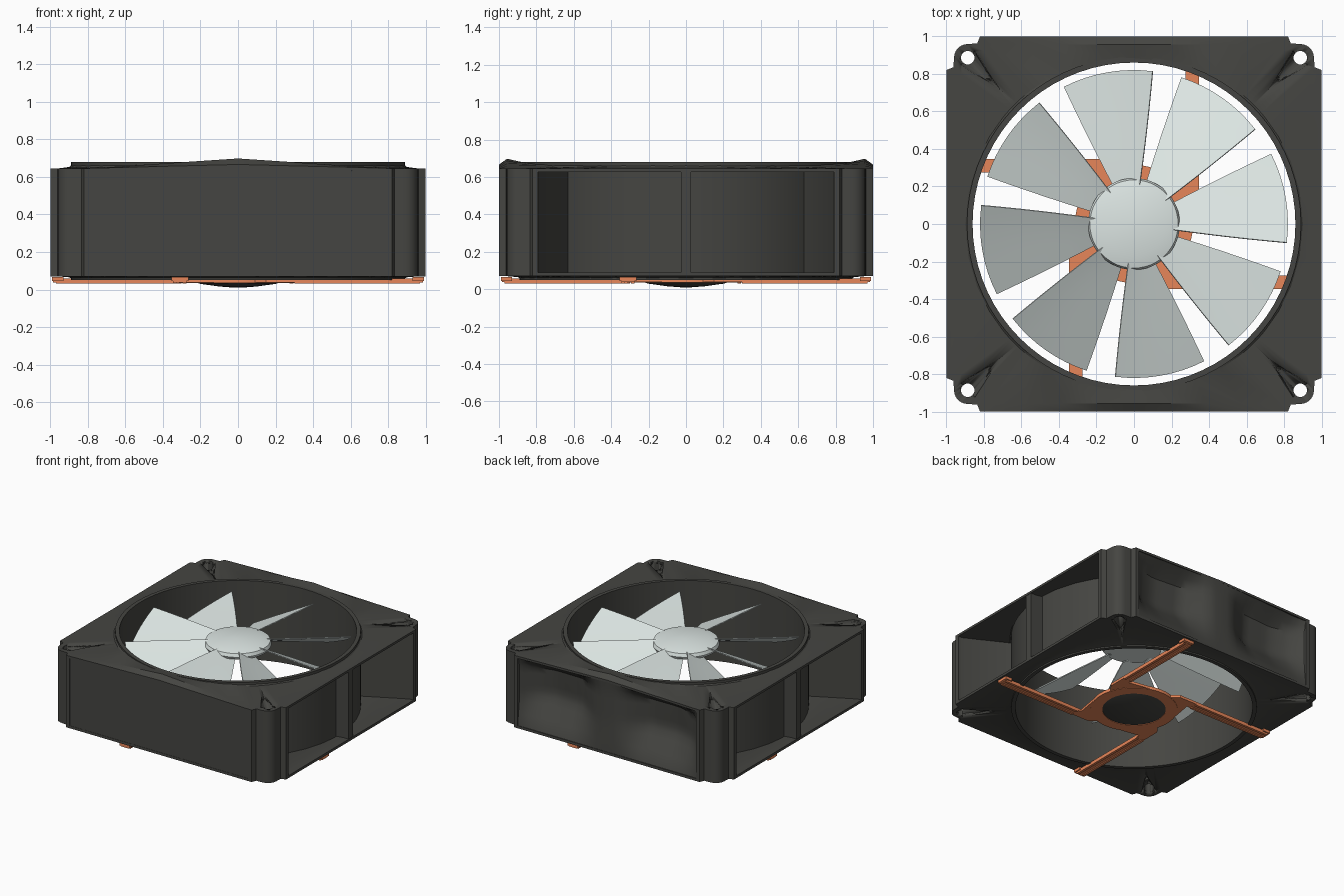
import bpy, bmesh
from math import sin, cos, pi, radians, hypot
from mathutils import Matrix, Vector

if "Cube" in bpy.data.objects:
    bpy.data.objects.remove(bpy.data.objects["Cube"])


def material(name, color):
    m = bpy.data.materials.new(name)
    m.diffuse_color = (*color, 1)
    m.use_nodes = True
    m.node_tree.nodes["Principled BSDF"].inputs["Base Color"].default_value = m.diffuse_color
    return m


DARK = material("charcoal_plastic", (0.06, 0.06, 0.054))
PALE = material("pale_blade", (0.72, 0.79, 0.77))
ORANGE = material("orange_plastic", (0.8, 0.24, 0.1))


def finish(name, bm, mat, smooth=30, thick=0):
    bmesh.ops.recalc_face_normals(bm, faces=bm.faces)
    me = bpy.data.meshes.new(name)
    bm.to_mesh(me)
    bm.free()
    ob = bpy.data.objects.new(name, me)
    bpy.context.collection.objects.link(ob)
    if mat:
        me.materials.append(mat)
    bpy.ops.object.select_all(action='DESELECT')
    ob.select_set(True)
    bpy.context.view_layer.objects.active = ob
    if thick:
        m = ob.modifiers.new("thickness", 'SOLIDIFY')
        m.thickness, m.offset = thick, 0
        bpy.ops.object.modifier_apply(modifier=m.name)
    bpy.ops.object.shade_smooth_by_angle(angle=radians(smooth))
    return ob


def bridge(bm, rings, wrap=False):
    """Join equal-length closed rings of points with quads."""
    rows = [[bm.verts.new(p) for p in r] for r in rings]
    n = len(rows[0])
    pairs = list(zip(rows, rows[1:])) + ([(rows[-1], rows[0])] if wrap else [])
    for a, b in pairs:
        for i in range(n):
            j = (i + 1) % n
            bm.faces.new((a[i], a[j], b[j], b[i]))
    return rows


def lathe(name, profile, mat, n=64, closed=True):
    bm = bmesh.new()
    rings = [[(r * cos(2 * pi * i / n), r * sin(2 * pi * i / n), z) for i in range(n)]
             for r, z in profile]
    rows = bridge(bm, rings, closed)
    if not closed:
        bm.faces.new(rows[0])
        bm.faces.new(rows[-1])
    return finish(name, bm, mat)


def prism(bm, pts, z0, z1):
    rows = bridge(bm, [[(x, y, z) for x, y in pts] for z in (z0, z1)])
    bm.faces.new(rows[0])
    bm.faces.new(rows[1])


def turn(pts, k):
    """Rotate 2D points by k quarter turns."""
    for _ in range(k):
        pts = [(-y, x) for x, y in pts]
    return pts


def lerp_table(table, v):
    for (a, fa), (b, fb) in zip(table, table[1:]):
        if v <= b:
            return fa + (fb - fa) * (v - a) / (b - a)
    return table[-1][1]


# Outline of the frame: square with stepped, rounded corner lobes
H = 0.886
lobe = [(1, 0.82), (0.962, 0.835)]
lobe += [(H + 0.073 * cos(i * pi / 12), H + 0.073 * sin(i * pi / 12)) for i in range(7)]
lobe += [(0.835, 0.962), (0.82, 1)]
quarter = [(1, 0), (1, 0.2), (1, 0.4), (1, 0.6)] + lobe + [(0.6, 1), (0.4, 1), (0.2, 1)]
outline = [p for k in range(4) for p in turn(quarter, k)]

# Screw-hole and corner-funnel cutters
CORNERS = [(sx, sy) for sx in (-1, 1) for sy in (-1, 1)]
bm = bmesh.new()
for sx, sy in CORNERS:
    bmesh.ops.create_cone(bm, cap_ends=True, segments=24, radius1=0.036, radius2=0.036,
                          depth=2, matrix=Matrix.Translation((sx * H, sy * H, 0.3)))
holes = finish("screw_hole_cutter", bm, None)
bm = bmesh.new()
for sx, sy in CORNERS:
    d = Vector((-sx, -sy, 0)).normalized()
    for z in (0.652, 0.064):
        mat = Matrix.Translation((sx * 0.8, sy * 0.8, z)) @ d.to_track_quat('Z', 'Y').to_matrix().to_4x4()
        bmesh.ops.create_cone(bm, cap_ends=True, segments=16, radius1=0.055,
                              radius2=0.003, depth=0.24, matrix=mat)
funnels = finish("corner_funnel_cutter", bm, None)


def cut(ob):
    for c in (holes, funnels):
        m = ob.modifiers.new("cut", 'BOOLEAN')
        m.operation, m.object, m.solver = 'DIFFERENCE', c, 'EXACT'
        c.hide_render = True
        c.hide_set(True)


def flange(name, z_in, z_rim, base, peak, thick):
    """Plate from the duct mouth to the outline; peak raises the front and back edges."""
    def ring(radius, scale, z0, rise, dz):
        pts = []
        for x, y in outline:
            k = radius / hypot(x, y) if radius else scale
            hump = max(0, 1 - abs(x) / 0.83) if abs(y) > 0.99 else 0
            pts.append((x * k, y * k, z0 + rise * hump + dz))
        return pts
    bm = bmesh.new()
    spec = [(0.87, 0, z_in, 0), (0.9, 0, z_rim, peak * 0.6), (0, 0.957, base, peak),
            (0, 1, base, peak * 0.4)]
    bridge(bm, [ring(*s, 0) for s in spec] + [ring(*s, thick) for s in spec[::-1]], True)
    cut(finish(name, bm, DARK, 25))


# Flanges: the top one peaks in the middle of the front and back edges
flange("top_flange", 0.676, 0.653, 0.645, 0.053, -0.018)
flange("bottom_flange", 0.052, 0.065, 0.07, 0, 0.02)

# Round duct
lathe("duct", [(0.86, 0.05), (0.89, 0.05), (0.89, 0.68), (0.86, 0.68)], DARK, 72)

# Corner posts with wedge webs running in to the duct
bm = bmesh.new()
for k in range(4):
    prism(bm, turn([(1, 0.79)] + lobe + [(0.79, 1), (0.79, 0.97), (0.63, 0.63), (0.97, 0.79)], k),
          0.08, 0.635)
cut(finish("corner_posts", bm, DARK))

# Central ribs on the open sides
bm = bmesh.new()
for k in (0, 2):
    prism(bm, turn([(0.87, -0.028), (0.997, -0.028), (0.997, 0.028), (0.87, 0.028)], k), 0.08, 0.64)
finish("side_ribs", bm, DARK)

# Plain front wall, top edge follows the flange
bm = bmesh.new()
f = [(-0.82, 0.08), (0.82, 0.08), (0.82, 0.638), (0, 0.66), (-0.82, 0.638)]
rows = bridge(bm, [[(x, y, z) for x, z in f] for y in (-0.998, -0.97)])
bm.faces.new(rows[0])
bm.faces.new(rows[1])
finish("front_wall", bm, DARK)

# Back wall with two large dents and a middle ridge
across = [(0, 0.05), (0.1, 0.08), (0.3, 0.9), (0.55, 1), (0.7, 0.7), (0.82, 0)]
upward = [(0, 0), (0.05, 0.03), (0.45, 1), (0.85, 0.85), (1, 0)]
bm = bmesh.new()
NX, NZ = 32, 12
grid = []
for j in range(NZ + 1):
    t = j / NZ
    row = []
    for i in range(NX + 1):
        x = 0.82 * (2 * i / NX - 1)
        top = 0.638 + 0.022 * (1 - abs(x) / 0.82)
        depth = 0.15 * lerp_table(across, abs(x)) * lerp_table(upward, t)
        row.append(bm.verts.new((x, 0.99 - depth, 0.08 + (top - 0.08) * t)))
    grid.append(row)
for a, b in zip(grid, grid[1:]):
    for i in range(NX):
        bm.faces.new((a[i], a[i + 1], b[i + 1], b[i]))
finish("back_wall", bm, DARK, 40, 0.014)

# Rotor hub: thin, slightly domed disc
lathe("rotor_hub", [(0.235, 0.56), (0.245, 0.58), (0.235, 0.605), (0.17, 0.622), (0.03, 0.632)],
      PALE, 48, False)

# Eight pitched blades
bm = bmesh.new()
NR, NA = 8, 8
for k in range(8):
    g = []
    for i in range(NR + 1):
        u = i / NR
        r = 0.2 + 0.62 * u
        half = 17 + 1.5 * (1 - u)
        row = []
        for j in range(NA + 1):
            v = j / NA
            a = radians(10 + 45 * k + half * (2 * v - 1))
            z = 0.61 - (0.07 + 0.18 * u) * (v + 0.15 * v * (1 - v))
            row.append(bm.verts.new((r * cos(a), r * sin(a), z)))
        g.append(row)
    for a, b in zip(g, g[1:]):
        for j in range(NA):
            bm.faces.new((a[j], b[j], b[j + 1], a[j + 1]))
finish("fan_blades", bm, PALE, 40, 0.007)

# Domed motor cap underneath
lathe("motor_cap", [(0.02, 0.01), (0.1, 0.016), (0.2, 0.03), (0.24, 0.042), (0.24, 0.055)],
      DARK, 48, False)

# Orange motor ring and four offset arms with end pads
lathe("motor_ring", [(0.23, 0.035), (0.315, 0.035), (0.315, 0.06), (0.23, 0.06)], ORANGE, 48)
arm = [(0.345, 0.985), (0.275, 0.985), (0.275, 0.27), (0.1, 0.3), (0.27, 0.05), (0.345, 0.15)]
bm = bmesh.new()
for k in range(4):
    prism(bm, turn(arm, k), 0.038, 0.058)
    for x in (0.275, 0.325):
        prism(bm, turn([(x, 0.3), (x + 0.02, 0.3), (x + 0.02, 0.97), (x, 0.97)], k), 0.031, 0.05)
    prism(bm, turn([(0.265, 0.93), (0.355, 0.93), (0.355, 0.99), (0.265, 0.99)], k), 0.045, 0.066)
finish("motor_arms", bm, ORANGE)
